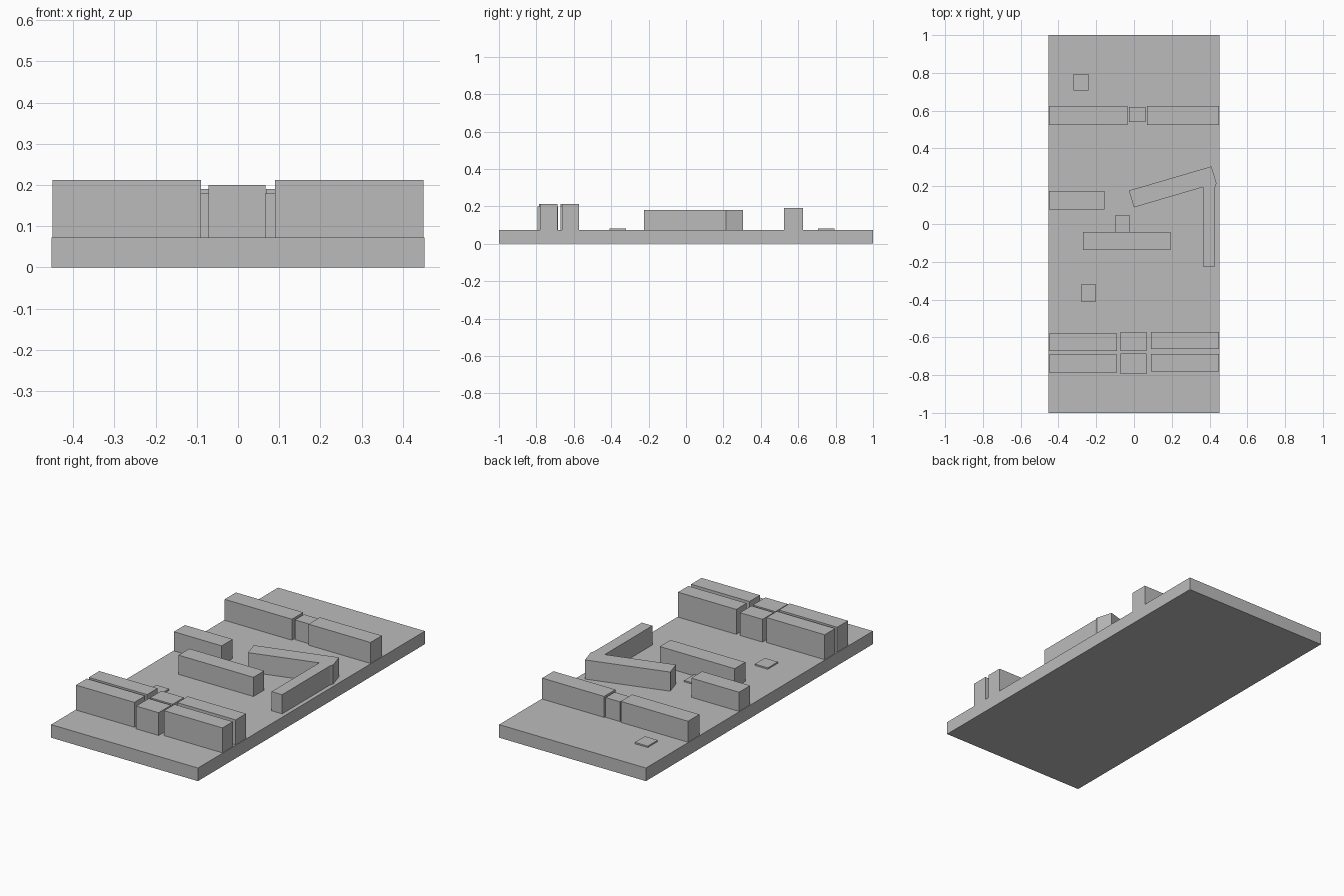
import bpy
import bmesh

cube = bpy.data.objects.get("Cube")
if cube:
    bpy.data.objects.remove(cube, do_unlink=True)

GREY = (0.5, 0.5, 0.5, 1)
grey = bpy.data.materials.new("plain grey")
grey.use_nodes = True
grey.diffuse_color = GREY
grey.node_tree.nodes["Principled BSDF"].inputs["Base Color"].default_value = GREY

GROUND = 0.073


def prism(name, outline, bottom, top):
    """Extrude a counter-clockwise ground outline between two heights."""
    bm = bmesh.new()
    face = bm.faces.new([bm.verts.new((x, y, bottom)) for x, y in outline])
    result = bmesh.ops.extrude_face_region(bm, geom=[face])
    for v in result["geom"]:
        if isinstance(v, bmesh.types.BMVert):
            v.co.z = top
    bmesh.ops.recalc_face_normals(bm, faces=bm.faces)
    mesh = bpy.data.meshes.new(name)
    bm.to_mesh(mesh)
    bm.free()
    mesh.materials.append(grey)
    obj = bpy.data.objects.new(name, mesh)
    bpy.context.collection.objects.link(obj)
    return obj


def block(name, x0, x1, y0, y1, top, bottom=GROUND):
    return prism(name, [(x0, y0), (x1, y0), (x1, y1), (x0, y1)], bottom, top)


# Ground slab
block("ground_slab", -0.453, 0.453, -1, 1, GROUND, 0)

# Double row of buildings at the front
block("front_row_right", -0.45, -0.09, -0.785, -0.69, 0.212)
block("front_row_centre", -0.072, 0.067, -0.795, -0.685, 0.2)
block("front_row_left", 0.09, 0.45, -0.78, -0.688, 0.212)
block("second_row_right", -0.45, -0.09, -0.672, -0.58, 0.212)
block("second_row_centre", -0.072, 0.067, -0.672, -0.572, 0.2)
block("second_row_left", 0.09, 0.45, -0.663, -0.572, 0.212)

# Single row at the back
block("back_row_right", -0.45, -0.035, 0.525, 0.625, 0.19)
block("back_row_centre", -0.027, 0.062, 0.54, 0.62, 0.183)
block("back_row_left", 0.068, 0.45, 0.525, 0.625, 0.19)

# Middle buildings
block("middle_side_building", -0.45, -0.155, 0.078, 0.175, 0.18)
block("middle_long_building", -0.27, 0.192, -0.138, -0.043, 0.18)
prism("angled_building", [
    (0.0, 0.088), (0.365, 0.195), (0.365, -0.225), (0.43, -0.225),
    (0.43, 0.195), (0.437, 0.215), (0.41, 0.305), (-0.027, 0.177),
], GROUND, 0.18)

# Low paving plates
for name, x, y in (("back_plate", -0.28, 0.75), ("middle_plate", -0.06, 0.0),
                   ("front_plate", -0.24, -0.365)):
    block(name, x - 0.04, x + 0.04, y - 0.044, y + 0.044, 0.081)
